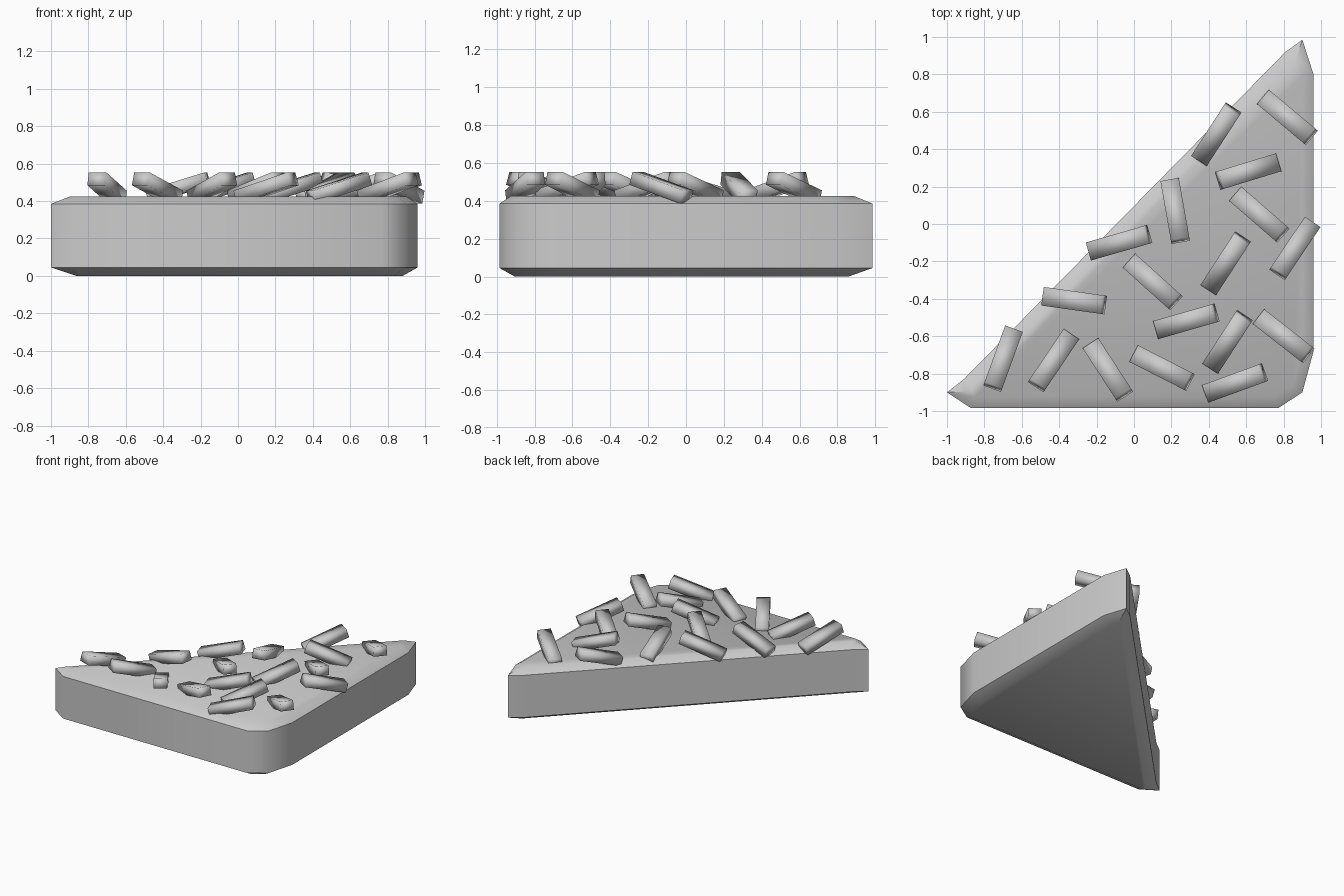
import bpy
import bmesh
from math import radians
from mathutils import Matrix, Vector

cube = bpy.data.objects.get("Cube")
if cube:
    bpy.data.objects.remove(cube, do_unlink=True)

grey = bpy.data.materials.new("plain grey")
grey.use_nodes = True
COLOUR = (0.6, 0.6, 0.6, 1)
grey.diffuse_color = COLOUR
grey.node_tree.nodes["Principled BSDF"].inputs["Base Color"].default_value = COLOUR


def finish(bm, name):
    mesh = bpy.data.meshes.new(name)
    bmesh.ops.recalc_face_normals(bm, faces=bm.faces)
    bm.to_mesh(mesh)
    bm.free()
    mesh.materials.append(grey)
    obj = bpy.data.objects.new(name, mesh)
    bpy.context.collection.objects.link(obj)
    return obj


def inset(points, amount):
    """Move every side of a counter-clockwise outline inwards."""
    result = []
    for i, p in enumerate(points):
        a = (p - points[i - 1]).normalized()
        b = (points[(i + 1) % len(points)] - p).normalized()
        na, nb = Vector((-a.y, a.x)), Vector((-b.y, b.x))
        result.append(p + (na + nb) * amount / (1 + na.dot(nb)))
    return result


# Wedge slab: clipped triangle with sloped rims
outline = [Vector(p) for p in (
    (-1, -0.9), (-0.87, -0.985), (0.77, -0.985), (0.9, -0.9),
    (0.96, -0.68), (0.96, 0.8), (0.9, 0.985), (0.81, 0.92), (-0.91, -0.83))]
bm = bmesh.new()
rings = []
for z, amount in ((0, 0.08), (0.045, 0), (0.385, 0), (0.425, 0.06)):
    rings.append([bm.verts.new((p.x, p.y, z)) for p in inset(outline, amount)])
for low, high in zip(rings, rings[1:]):
    for i in range(len(low)):
        bm.faces.new((low[i - 1], low[i], high[i], high[i - 1]))
bm.faces.new(rings[0])
bm.faces.new(rings[-1])
slab = finish(bm, "wedge_slab")
bpy.context.view_layer.objects.active = slab
slab.select_set(True)
bpy.ops.object.shade_smooth_by_angle(angle=radians(45))

# Sprinkles: centre x, centre y, heading of the raised end
sprinkles = (
    (-0.7, -0.72, 250), (-0.43, -0.73, 236), (-0.14, -0.78, -57),
    (0.15, -0.77, -27), (0.54, -0.85, 20), (0.8, -0.6, -38),
    (0.5, -0.63, 57), (0.28, -0.52, 16), (-0.32, -0.41, -8),
    (0.1, -0.31, -42), (0.49, -0.21, 57), (0.86, -0.13, 236),
    (-0.08, -0.1, 16), (0.22, 0.07, -80), (0.67, 0.05, -41),
    (0.61, 0.28, 197), (0.44, 0.48, 57), (0.82, 0.57, -40))
for i, (x, y, heading) in enumerate(sprinkles):
    bm = bmesh.new()
    place = (Matrix.Translation((x, y, 0.47))
             @ Matrix.Rotation(radians(heading), 4, "Z")
             @ Matrix.Rotation(radians(-17), 4, "Y"))
    bmesh.ops.create_cube(bm, size=1, matrix=place @ Matrix.Diagonal((0.335, 0.1, 0.072, 1)))
    for face in bm.faces:
        face.smooth = True
    finish(bm, f"sprinkle_{i + 1}")
